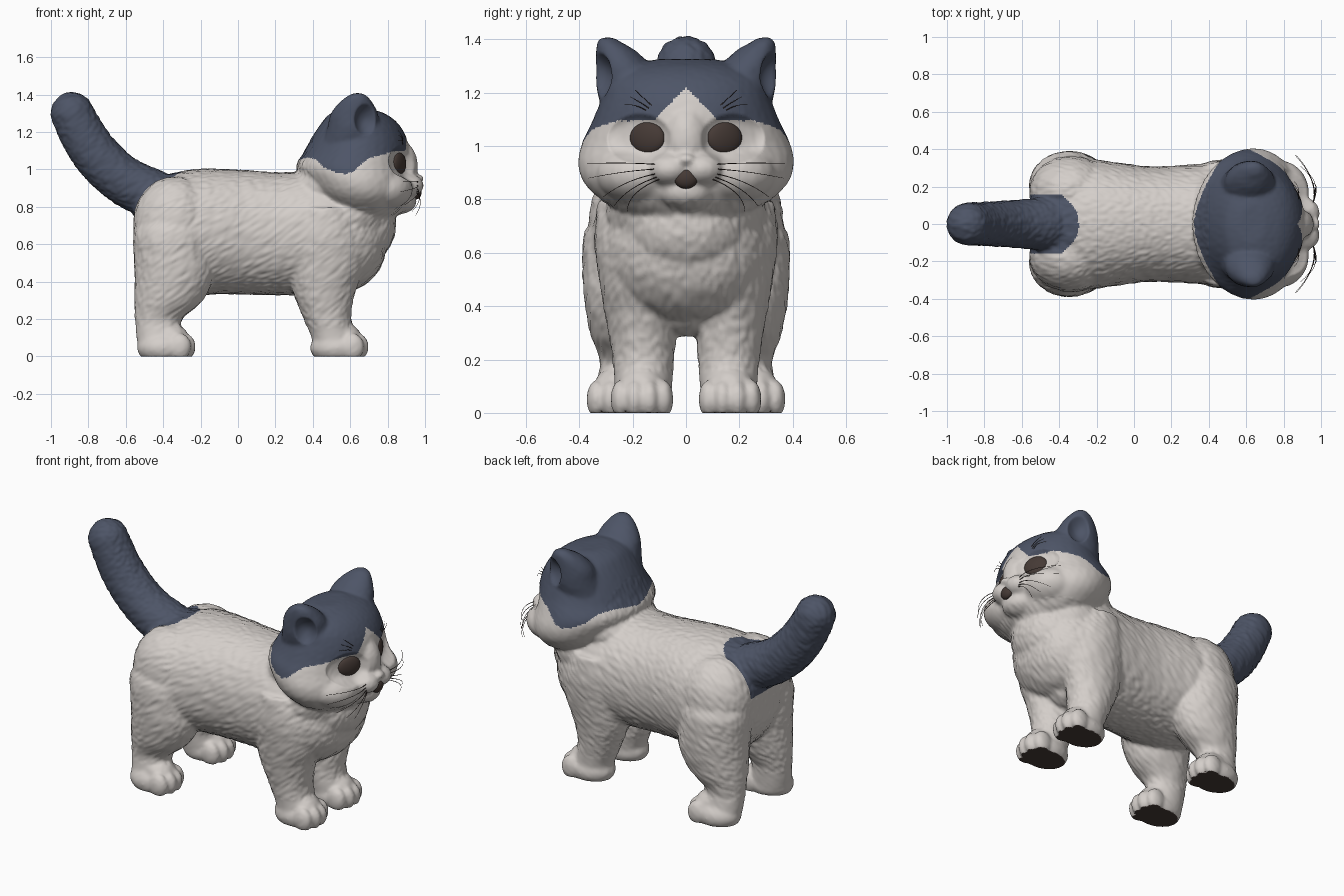
import bpy, bmesh, math
from mathutils import Vector, Matrix, noise
from mathutils.bvhtree import BVHTree

if "Cube" in bpy.data.objects:
    bpy.data.objects.remove(bpy.data.objects["Cube"])


def material(name, rgb):
    m = bpy.data.materials.new(name)
    m.diffuse_color = (*rgb, 1)
    m.use_nodes = True
    m.node_tree.nodes["Principled BSDF"].inputs["Base Color"].default_value = m.diffuse_color
    return m


CREAM = material("cream_fur", (0.66, 0.62, 0.59))
SLATE = material("slate_fur", (0.075, 0.09, 0.135))
BROWN = material("dark_brown", (0.06, 0.042, 0.036))

bm = bmesh.new()


def ball(loc, radii):
    mat = Matrix.Translation(loc) @ Matrix.Diagonal((*radii, 1))
    bmesh.ops.create_uvsphere(bm, u_segments=32, v_segments=20, radius=1, matrix=mat)


def loft(rings, power=1.0, side=1, axis=None, n=36, sub=5):
    """Smooth tube; ring = x, y, z, radius across the path in xz, radius in y."""
    r = [rings[0]] + list(rings) + [rings[-1]]
    pts = []
    for i in range(1, len(r) - 2):
        for k in range(sub):
            t = k / sub
            pts.append([0.5 * (2 * b + (c - a) * t + (2 * a - 5 * b + 4 * c - d) * t * t
                               + (3 * b - a - 3 * c + d) * t ** 3)
                        for a, b, c, d in zip(r[i - 1], r[i], r[i + 1], r[i + 2])])
    pts.append(list(rings[-1]))
    loops = []
    for i, (x, y, z, ru, rv) in enumerate(pts):
        p, q = pts[max(i - 1, 0)], pts[min(i + 1, len(pts) - 1)]
        tan = Vector((q[0] - p[0], 0, q[2] - p[2])).normalized()
        u = Vector(axis) if axis else Vector((-tan.z, 0, tan.x))
        loop = []
        for k in range(n):
            a = 2 * math.pi * k / n
            c, s = math.cos(a), math.sin(a)
            c = math.copysign(abs(c) ** power, c)
            s = math.copysign(abs(s) ** power, s)
            co = Vector((x, y, z)) + u * (ru * c) + Vector((0, rv * s, 0))
            loop.append(bm.verts.new((co.x, co.y * side, co.z)))
        loops.append(loop)
    for A, B in zip(loops, loops[1:]):
        for k in range(n):
            bm.faces.new((A[k], A[(k + 1) % n], B[(k + 1) % n], B[k]))
    bm.faces.new(loops[0][::-1])
    bm.faces.new(loops[-1])


X, Z = (1, 0, 0), (0, 0, 1)
# torso
loft([(-.555, 0, .70, .13, .15), (-.515, 0, .685, .215, .235), (-.42, 0, .665, .295, .31),
      (-.25, 0, .668, .335, .345), (-.1, 0, .672, .335, .33), (.05, 0, .667, .332, .31),
      (.2, 0, .66, .328, .31), (.35, 0, .66, .33, .32), (.5, 0, .65, .32, .32),
      (.65, 0, .63, .26, .28), (.75, 0, .63, .17, .19), (.79, 0, .64, .08, .09)], .92, axis=Z)
# neck and chest
ball((.58, 0, .76), (.24, .30, .19))
ball((.66, 0, .70), (.185, .23, .19))
ball((.47, 0, .91), (.20, .27, .13))
ball((.48, 0, .43), (.15, .15, .14))
# tail
loft([(-.36, 0, .83, .13, .15), (-.47, 0, .875, .135, .145), (-.61, 0, .945, .13, .13),
      (-.735, 0, 1.055, .127, .122), (-.825, 0, 1.18, .122, .117), (-.885, 0, 1.3, .114, .114)])
ball((-.887, 0, 1.302), (.115, .114, .115))
# head
loft([(.70, 0, .72, .11, .15), (.685, 0, .78, .19, .285), (.665, 0, .86, .26, .378),
      (.64, 0, .94, .29, .405), (.615, 0, 1.02, .303, .388), (.635, 0, 1.1, .28, .35),
      (.648, 0, 1.18, .25, .318), (.65, 0, 1.25, .205, .29), (.64, 0, 1.3, .15, .22),
      (.63, 0, 1.33, .07, .11)], axis=X)
ball((.84, 0, 1.02), (.122, .10, .15))         # nose bridge
ball((.967, 0, .955), (.028, .036, .02))       # nose
ball((.855, 0, .835), (.10, .11, .072))        # chin
for s in (1, -1):
    # cheeks and muzzle
    ball((.775, .17 * s, .90), (.16, .17, .115))
    ball((.895, .06 * s, .918), (.098, .085, .066))
    # ears
    loft([(.60, .17, 1.12, .16, .14), (.615, .205, 1.22, .14, .13), (.622, .232, 1.3, .127, .105),
          (.63, .262, 1.36, .09, .076), (.638, .288, 1.394, .055, .045),
          (.64, .296, 1.412, .024, .022)], side=s, axis=X)
    # hips and hind legs
    ball((-.335, .17 * s, .72), (.225, .195, .245))
    loft([(-.34, .18, .8, .14, .12), (-.35, .205, .68, .205, .175), (-.345, .205, .55, .212, .183),
          (-.34, .21, .43, .212, .172), (-.372, .218, .3, .182, .14), (-.425, .225, .2, .125, .1),
          (-.42, .238, .1, .122, .1), (-.41, .25, .02, .115, .105)], side=s, axis=X)
    # front legs
    loft([(.46, .18, .8, .15, .15), (.47, .185, .65, .21, .158), (.473, .178, .5, .207, .147),
          (.46, .168, .36, .17, .133), (.475, .16, .22, .13, .117), (.508, .16, .11, .117, .108),
          (.52, .165, .02, .11, .105)], side=s, axis=X)
    # paws and toes
    for x, y in ((-.395, .255), (.53, .165)):
        ball((x, y * s, .05), (.145, .115, .09))
        ball((x + .035, y * s, .105), (.095, .088, .075))
        for dx, dy in ((.085, -.08), (.11, -.028), (.11, .028), (.085, .08)):
            ball((x + dx, (y + dy) * s, .056), (.06, .038, .072))

# fuse the parts into one skin
mesh = bpy.data.meshes.new("parts")
bmesh.ops.recalc_face_normals(bm, faces=bm.faces)
bm.to_mesh(mesh)
bm.free()
body = bpy.data.objects.new("cat_body", mesh)
bpy.context.collection.objects.link(body)
rm = body.modifiers.new("fuse", 'REMESH')
rm.mode, rm.voxel_size = 'VOXEL', 0.009
sm = body.modifiers.new("soften", 'SMOOTH')
sm.factor, sm.iterations = 0.5, 14
skin = bpy.data.meshes.new_from_object(body.evaluated_get(bpy.context.evaluated_depsgraph_get()))
body.modifiers.clear()
body.data = skin

# fur ripples, ear hollows, eye sockets and flat soles
moves = []
for v in skin.vertices:
    p = v.co
    x, y, z = p
    amp = 0.0045
    if z < .16 or (x > .4 and z > .8):
        amp = 0.001
    along, across = -.8 * x - .6 * z, .6 * x - .8 * z
    q = p + v.normal * amp * noise.noise(Vector((along * 14, across * 48, y * 48)))
    d = ((x - .68) / .06) ** 2 + ((abs(y) - .315) / .085) ** 2 + ((z - 1.27) / .085) ** 2
    if d < 1:
        q += Vector((-.02, -.045 * (1 if y > 0 else -1), 0)) * (1 - d)
    d = ((abs(y) - .175) / .12) ** 2 + ((z - 1.03) / .095) ** 2
    if d < 1 and x > .7:
        q.x -= .034 * (1 - d * d)
    q.z = max(q.z, 0.004)
    moves.append(q)
for v, q in zip(skin.vertices, moves):
    v.co = q - Vector((0, 0, .004))
skin.update()

# fur patches
for m in (CREAM, SLATE, BROWN):
    skin.materials.append(m)
EDGE = [(.28, 1.07), (.35, 1.07), (.415, 1.055), (.46, 1.01), (.52, .985), (.57, .975),
        (.61, .985), (.65, 1.02), (.70, 1.06), (.757, 1.075), (.826, 1.095), (1.1, 1.095)]


def cap_edge(x):
    for (a, za), (b, zb) in zip(EDGE, EDGE[1:]):
        if a <= x <= b:
            return za + (zb - za) * (x - a) / (b - a)
    return 9


for f in skin.polygons:
    x, y, z = f.center
    y = abs(y)
    f.use_smooth = True
    f.material_index = 0
    edge = cap_edge(x)
    if x > .75:
        edge = max(edge, 1.22 - 1.0 * y)
    elif x < .4:
        edge -= max(0, .03 - .15 * y)
    if z > edge:
        f.material_index = 1
    elif x < -.29 - 4 * y * y and y < .16 and z > .745 + .93 * (x + .56):
        f.material_index = 1
    elif z < .015 and f.normal.z < -.8:
        f.material_index = 2

# eyes and mouth: thin lenses laid on the face
tree = BVHTree.FromPolygons([v.co for v in skin.vertices], [p.vertices for p in skin.polygons])


def lens(name, y, z, w, h, thick, turn):
    hit = tree.ray_cast(Vector((2, y, z)), Vector((-1, 0, 0)))[0]
    b = bmesh.new()
    rot = Vector((1, turn, 0)).to_track_quat('Z', 'Y').to_matrix().to_4x4()
    mat = Matrix.Translation(hit) @ rot @ Matrix.Diagonal((w, h, thick, 1))
    bmesh.ops.create_uvsphere(b, u_segments=32, v_segments=16, radius=1, matrix=mat)
    me = bpy.data.meshes.new(name)
    b.to_mesh(me)
    b.free()
    for f in me.polygons:
        f.use_smooth = True
    me.materials.append(BROWN)
    bpy.context.collection.objects.link(bpy.data.objects.new(name, me))


for s, side in ((1, "left"), (-1, "right")):
    lens(side + "_eye", .145 * s, 1.03, .072, .06, .025, .5 * s)
lens("mouth", 0, .88, .045, .04, .028, 0)


# whiskers and brow hairs
def hairs(name, strands):
    cu = bpy.data.curves.new(name, 'CURVE')
    cu.dimensions = '3D'
    cu.bevel_depth, cu.bevel_resolution = 0.0022, 1
    for s in (1, -1):
        for a, m, b in strands:
            sp = cu.splines.new('POLY')
            sp.points.add(8)
            A, M, B = (Vector((p[0], p[1] * s, p[2])) for p in (a, m, b))
            for k, pt in enumerate(sp.points):
                t = k / 8
                pt.co = (*(A * (1 - t) ** 2 + M * (2 * t * (1 - t)) + B * t * t), 1)
                pt.radius = 1 - .6 * t
    cu.materials.append(BROWN)
    bpy.context.collection.objects.link(bpy.data.objects.new(name, cu))


hairs("whiskers", [((.95, .09, z0), (1.0, .22, zm), e) for z0, zm, e in (
    (.93, .94, (.86, .37, .935)), (.915, .91, (.87, .365, .88)), (.90, .88, (.89, .31, .81)),
    (.89, .85, (.93, .27, .775)), (.88, .83, (.95, .22, .755)))])
hairs("brow_hairs", [((.87, y, 1.12), (.90, y + .05, 1.16), (.855, y + .1, zt))
                     for y, zt in ((.09, 1.21), (.11, 1.185), (.13, 1.155))])
